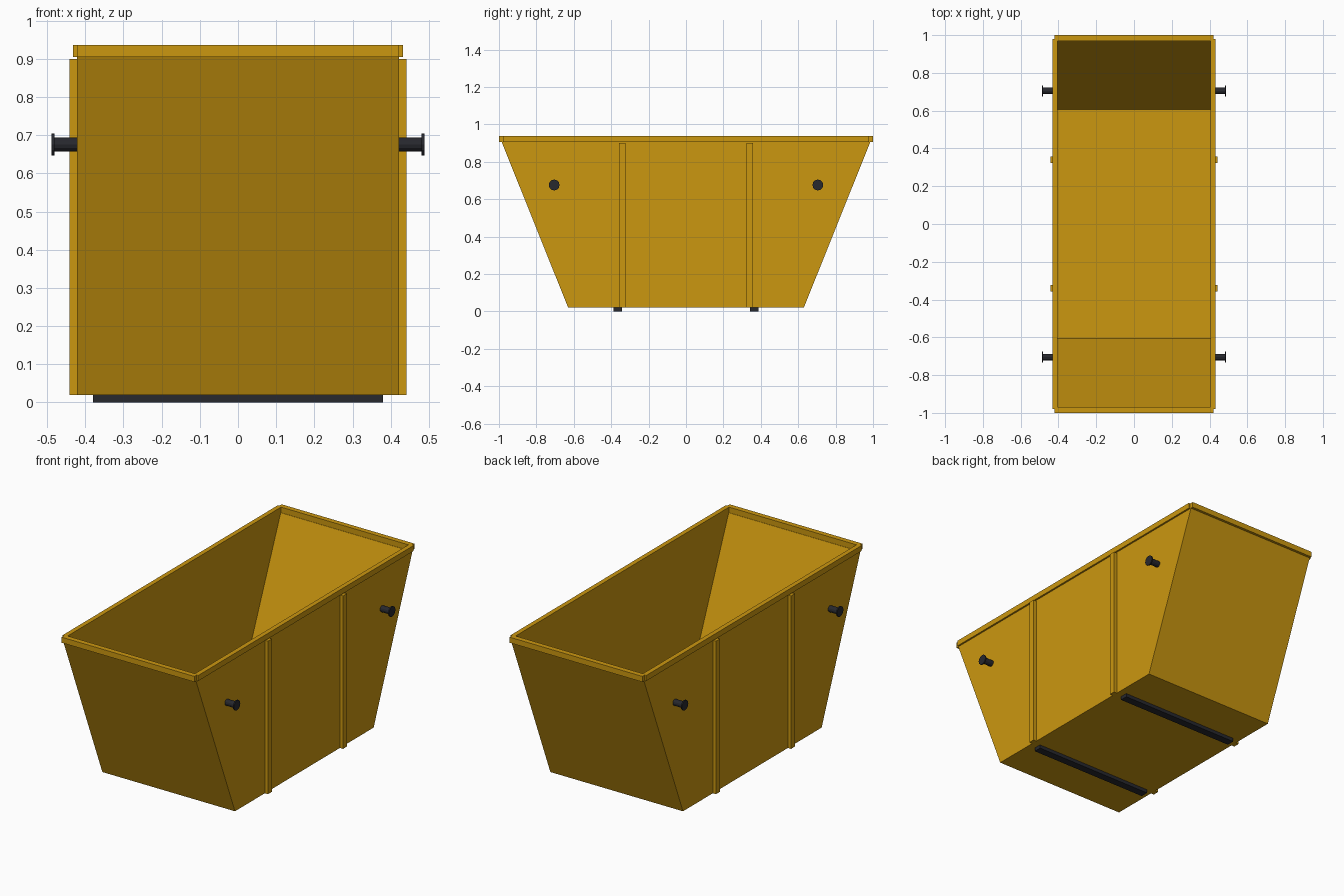
import bpy
import bmesh
from math import radians
from mathutils import Matrix

cube = bpy.data.objects.get("Cube")
if cube:
    bpy.data.objects.remove(cube, do_unlink=True)


def make_material(name, rgb):
    mat = bpy.data.materials.new(name)
    mat.use_nodes = True
    mat.diffuse_color = (*rgb, 1)
    mat.node_tree.nodes["Principled BSDF"].inputs["Base Color"].default_value = (*rgb, 1)
    return mat


yellow = make_material("yellow paint", (0.60, 0.31, 0.005))
dark = make_material("dark steel", (0.02, 0.021, 0.027))


def finish(name, bm, mat):
    bmesh.ops.recalc_face_normals(bm, faces=bm.faces)
    mesh = bpy.data.meshes.new(name)
    bm.to_mesh(mesh)
    bm.free()
    mesh.materials.append(mat)
    obj = bpy.data.objects.new(name, mesh)
    bpy.context.collection.objects.link(obj)
    return obj


def box(name, low, high, mat):
    bm = bmesh.new()
    bmesh.ops.create_cube(bm, size=1)
    for v in bm.verts:
        v.co = [h if c > 0 else l for c, l, h in zip(v.co, low, high)]
    return finish(name, bm, mat)


def add_cylinder(bm, x0, x1, radius, y, z):
    place = Matrix.Translation(((x0 + x1) / 2, y, z)) @ Matrix.Rotation(radians(90), 4, "Y")
    bmesh.ops.create_cone(bm, cap_ends=True, segments=12, radius1=radius,
                          radius2=radius, depth=abs(x1 - x0), matrix=place)


# Open tub: rectangular rings run up the outside and down the inside
bm = bmesh.new()
rings = []
for hx, hy, z in ((0.422, 0.63, 0.02), (0.422, 0.985, 0.905),
                  (0.406, 0.968, 0.905), (0.406, 0.605, 0.035)):
    rings.append([bm.verts.new((sx * hx, sy * hy, z))
                  for sx, sy in ((-1, -1), (1, -1), (1, 1), (-1, 1))])
for lower, upper in zip(rings, rings[1:]):
    for i in range(4):
        j = (i + 1) % 4
        bm.faces.new((lower[i], lower[j], upper[j], upper[i]))
bm.faces.new(rings[0])
bm.faces.new(rings[-1])
finish("tub", bm, yellow)

for s, side in ((1, "left"), (-1, "right")):
    # Side rail of the rim
    x0, x1 = sorted((s * 0.405, s * 0.432))
    box(f"{side}_rim_rail", (x0, -0.979, 0.905), (x1, 0.979, 0.937), yellow)
    for t, end in ((-1, "front"), (1, "back")):
        # Upright stiffening rib
        x0, x1 = sorted((s * 0.42, s * 0.442))
        box(f"{side}_{end}_rib", (x0, t * 0.341 - 0.0175, 0.02),
            (x1, t * 0.341 + 0.0175, 0.9), yellow)
        # Lifting pin with end flange
        bm = bmesh.new()
        add_cylinder(bm, s * 0.415, s * 0.482, 0.018, t * 0.705, 0.676)
        add_cylinder(bm, s * 0.481, s * 0.488, 0.029, t * 0.705, 0.676)
        finish(f"{side}_{end}_lifting_pin", bm, dark)

for t, end in ((-1, "front"), (1, "back")):
    # End rail of the rim
    y0, y1 = sorted((t * 0.97, t * 1.0))
    box(f"{end}_rim_rail", (-0.422, y0, 0.905), (0.422, y1, 0.937), yellow)
    # Floor skid
    box(f"{end}_skid", (-0.38, t * 0.365 - 0.0225, 0),
        (0.38, t * 0.365 + 0.0225, 0.021), dark)
